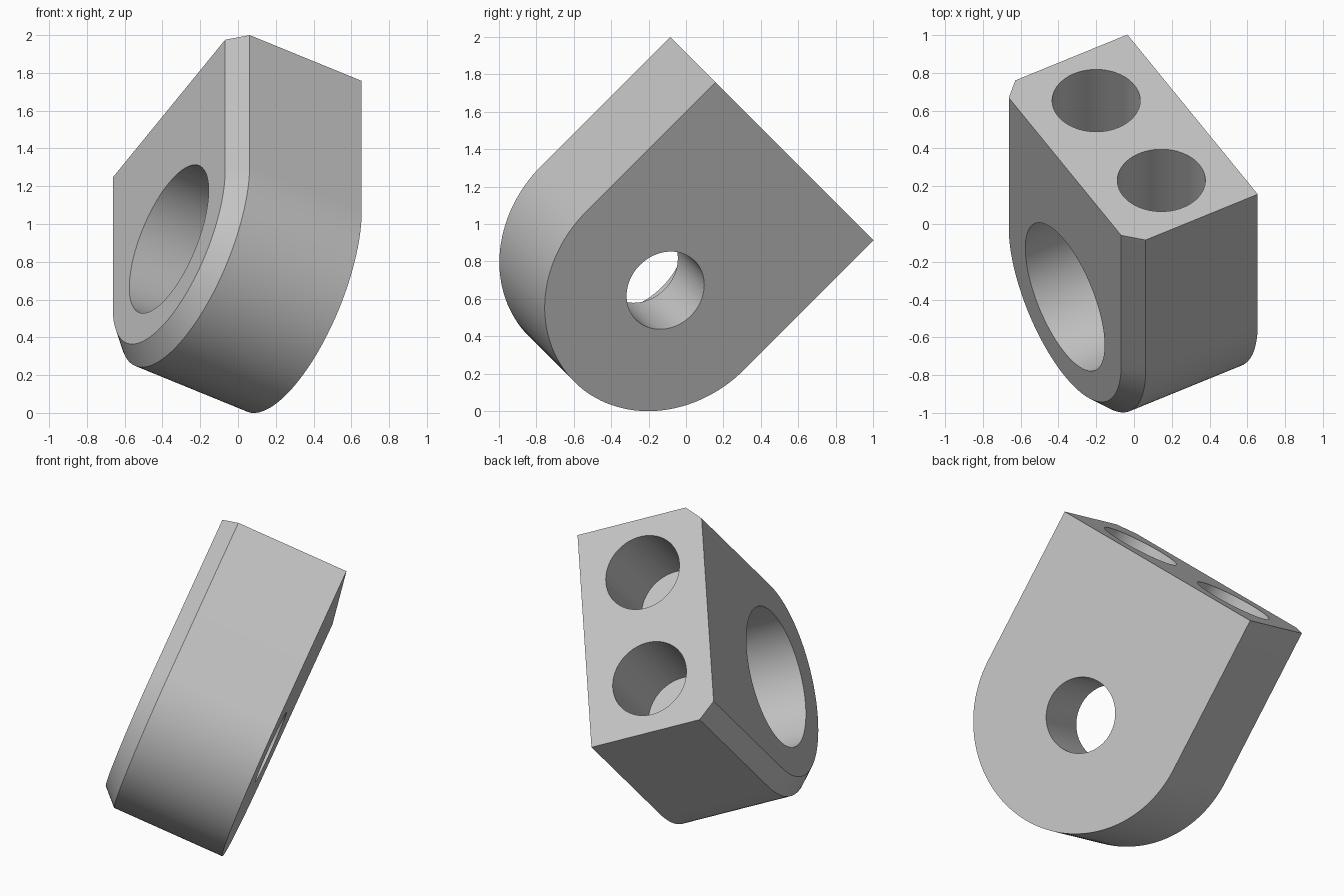
import bpy, bmesh, math
from math import sin, cos, pi, radians
from mathutils import Matrix, Vector

cube = bpy.data.objects.get("Cube")
if cube:
    bpy.data.objects.remove(cube, do_unlink=True)

# Main sizes
RADIUS, REACH, THICK, CHAMFER = 0.69, 0.976, 0.78, 0.095
BORE_FLOOR = 0.40
ARC_STEPS = 64

# Tilted frame: local x across the block, y toward the flat end, z along the bore
tilt, h = radians(30), math.sqrt(0.5)
bore_axis = Vector((-cos(tilt), -sin(tilt) * h, sin(tilt) * h))
end_axis = Vector((0, h, h))
side_axis = end_axis.cross(bore_axis)
frame = Matrix((side_axis, end_axis, bore_axis)).transposed().to_4x4()
frame.translation = (0.31, -0.11, 0.645)

grey = bpy.data.materials.new("light_grey")
grey.use_nodes = True
grey.diffuse_color = (0.55, 0.55, 0.55, 1)
grey.node_tree.nodes["Principled BSDF"].inputs["Base Color"].default_value = (0.55, 0.55, 0.55, 1)


def make_object(name, bm):
    bmesh.ops.recalc_face_normals(bm, faces=bm.faces)
    mesh = bpy.data.meshes.new(name)
    bm.to_mesh(mesh)
    bm.free()
    mesh.materials.append(grey)
    obj = bpy.data.objects.new(name, mesh)
    bpy.context.collection.objects.link(obj)
    return obj


def u_outline(radius):
    """Round end below, square end above."""
    arc = [(radius * cos(a), radius * sin(a))
           for a in (pi + pi * i / ARC_STEPS for i in range(ARC_STEPS + 1))]
    return arc + [(radius, REACH), (-radius, REACH)]


# Body: U-shaped block, chamfered round one face
bm = bmesh.new()
rings = [[bm.verts.new((x, y, z)) for x, y in u_outline(r)]
         for r, z in ((RADIUS, 0), (RADIUS, THICK - CHAMFER), (RADIUS - CHAMFER, THICK))]
n = len(rings[0])
for low, high in zip(rings, rings[1:]):
    for i in range(n - 1):
        bm.faces.new((low[i], low[i + 1], high[i + 1], high[i]))
    bm.faces.new((low[-1], low[0], high[0], high[-1]))
bm.faces.new(rings[0][::-1])
bm.faces.new(rings[-1])
body = make_object("clamp_block", bm)


def drill(name, start, end, radius):
    """Cut a round hole between two points."""
    start, end = Vector(start), Vector(end)
    line = end - start
    bm = bmesh.new()
    turn = Vector((0, 0, 1)).rotation_difference(line).to_matrix().to_4x4()
    bmesh.ops.create_cone(bm, cap_ends=True, segments=96, radius1=radius, radius2=radius,
                          depth=line.length, matrix=Matrix.Translation((start + end) / 2) @ turn)
    cutter = make_object(name, bm)
    cutter.hide_render = True
    mod = body.modifiers.new(name, "BOOLEAN")
    mod.operation, mod.solver, mod.object = "DIFFERENCE", "EXACT", cutter
    bpy.context.view_layer.objects.active = body
    bpy.ops.object.modifier_apply(modifier=mod.name)
    bpy.data.objects.remove(cutter, do_unlink=True)


# Stepped bore through the block
drill("wide_bore", (0, 0, BORE_FLOOR), (0, 0, THICK + 0.1), 0.42)
drill("narrow_bore", (0, 0, -0.1), (0, 0, BORE_FLOOR + 0.1), 0.222)

# Pair of blind holes in the flat end
for side in (-1, 1):
    x = side * RADIUS / 2
    drill("end_hole", (x, REACH - 0.51, THICK / 2), (x, REACH + 0.1, THICK / 2), 0.233)

# Tilt into place and shade
body.data.transform(frame)
bpy.ops.object.select_all(action="DESELECT")
body.select_set(True)
bpy.context.view_layer.objects.active = body
bpy.ops.object.shade_smooth_by_angle(angle=radians(30))
